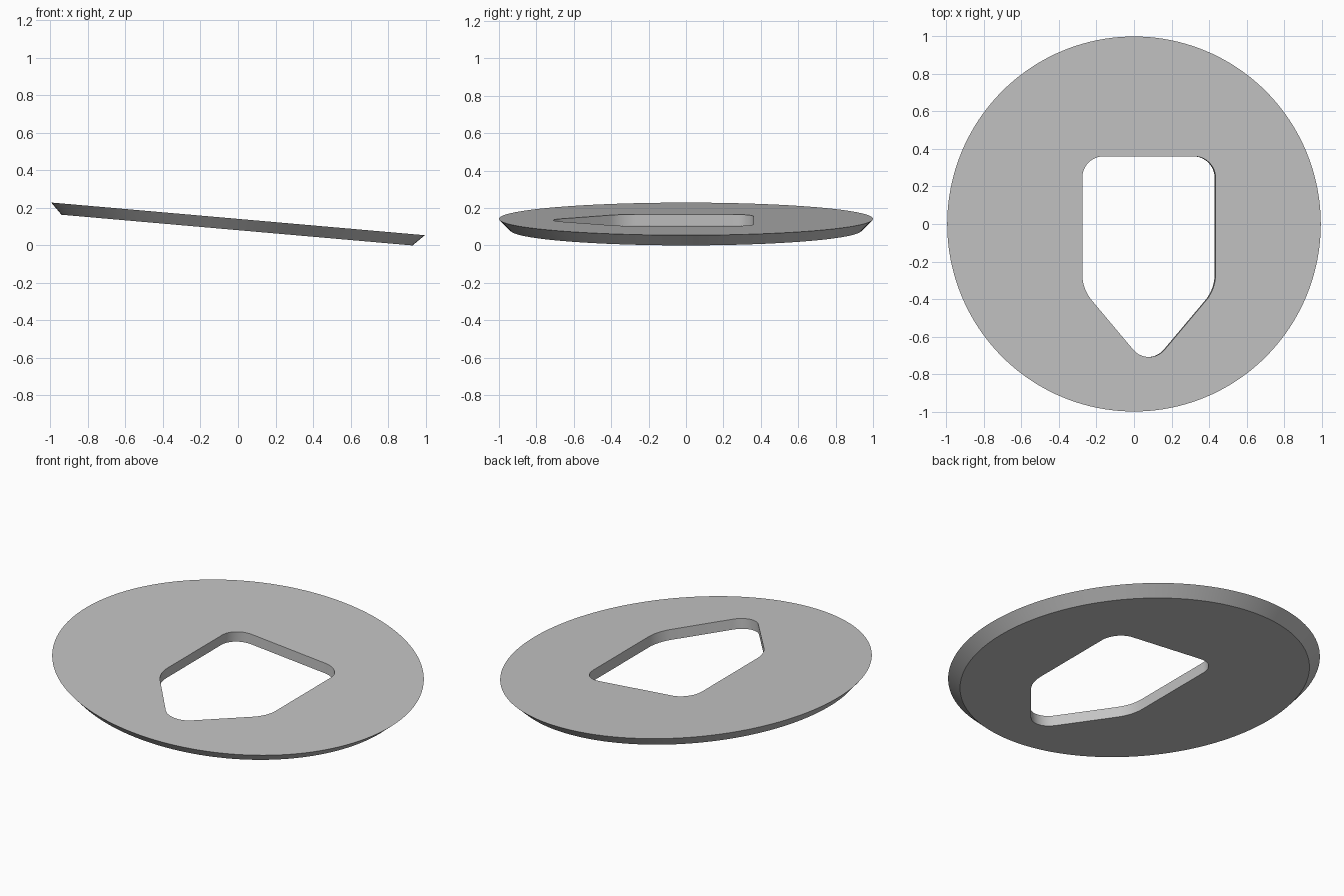
import bpy
import bmesh
import math
from mathutils import Matrix, Vector

cube = bpy.data.objects.get("Cube")
if cube:
    bpy.data.objects.remove(cube, do_unlink=True)

TILT = math.radians(5)
THICK = 0.06
TOP_Z = 0.1418


def rounded_outline(corners, steps=10):
    """Outline of a convex polygon given as (x, y, fillet radius) corners."""
    points = []
    for i, (x, y, r) in enumerate(corners):
        p = Vector((x, y))
        a = (Vector(corners[i - 1][:2]) - p).normalized()
        b = (Vector(corners[(i + 1) % len(corners)][:2]) - p).normalized()
        half = a.angle(b) / 2
        centre = p + (a + b).normalized() * r / math.sin(half)
        start = p + a * r / math.tan(half) - centre
        sweep = math.pi - 2 * half
        for k in range(steps + 1):
            points.append(centre + Matrix.Rotation(sweep * k / steps, 2) @ start)
    return points


def circle(radius, count=160):
    return [Vector((radius * math.cos(2 * math.pi * i / count),
                    radius * math.sin(2 * math.pi * i / count))) for i in range(count)]


def add_wall(bm, upper, lower):
    """Band of quads between two outlines; returns the upper and lower edges."""
    top = [bm.verts.new((p.x, p.y, 0)) for p in upper]
    low = [bm.verts.new((p.x, p.y, -THICK)) for p in lower]
    n = len(top)
    for i in range(n):
        j = (i + 1) % n
        bm.faces.new((top[i], low[i], low[j], top[j]))
    return [[bm.edges.get((ring[i], ring[(i + 1) % n])) for i in range(n)]
            for ring in (top, low)]


# Pointed opening, counter-clockwise from the tip
mid, half_w = 0.08, 0.357
opening = rounded_outline([
    (mid, -0.77, 0.11),
    (mid + half_w, -0.347, 0.22),
    (mid + half_w, 0.361, 0.115),
    (mid - half_w, 0.361, 0.115),
    (mid - half_w, -0.347, 0.22),
])

# Disc with a bevelled rim and a straight-cut opening
bm = bmesh.new()
rim_top, rim_low = add_wall(bm, circle(1.0), circle(0.94))
hole_top, hole_low = add_wall(bm, opening, opening)
for edges in (rim_top + hole_top, rim_low + hole_low):
    bmesh.ops.triangle_fill(bm, edges=edges, use_beauty=True)
bmesh.ops.recalc_face_normals(bm, faces=bm.faces)

# Lean the disc down towards its left side
bm.transform(Matrix.Translation((0, 0, TOP_Z)) @ Matrix.Rotation(TILT, 4, 'Y'))
mesh = bpy.data.meshes.new("tilted_disc")
bm.to_mesh(mesh)
bm.free()
disc = bpy.data.objects.new("tilted_disc", mesh)
bpy.context.collection.objects.link(disc)

# Plain grey finish
grey = bpy.data.materials.new("light_grey")
grey.use_nodes = True
colour = (0.55, 0.55, 0.55, 1)
grey.diffuse_color = colour
grey.node_tree.nodes["Principled BSDF"].inputs["Base Color"].default_value = colour
mesh.materials.append(grey)

bpy.ops.object.select_all(action='DESELECT')
disc.select_set(True)
bpy.context.view_layer.objects.active = disc
bpy.ops.object.shade_smooth_by_angle(angle=math.radians(30))
